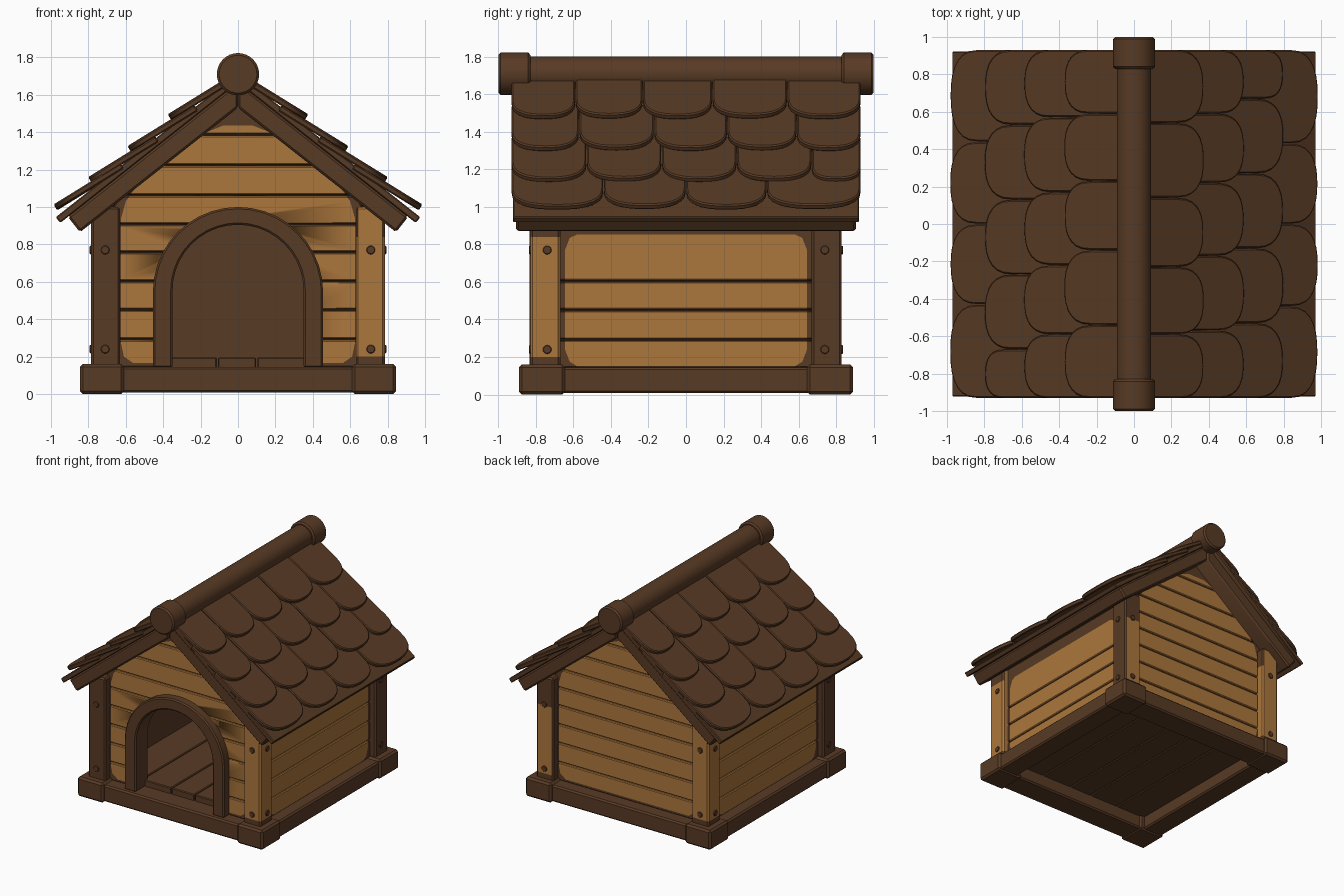
import bpy, bmesh, math
from mathutils import Matrix, Vector

if "Cube" in bpy.data.objects:
    bpy.data.objects.remove(bpy.data.objects["Cube"])


def material(name, rgb):
    m = bpy.data.materials.new(name)
    m.diffuse_color = (*rgb, 1)
    m.use_nodes = True
    m.node_tree.nodes["Principled BSDF"].inputs["Base Color"].default_value = m.diffuse_color
    return m


MATS = [material("dark_brown_wood", (0.098, 0.043, 0.018)),
        material("tan_wood", (0.415, 0.184, 0.046)),
        material("groove_brown", (0.03, 0.014, 0.007))]
BROWN, TAN, GROOVE = 0, 1, 2


def frame(u, v, d, o=(0, 0, 0)):
    """Matrix that maps local (u, v, depth) to world axes."""
    return Matrix([(u[i], v[i], d[i], o[i]) for i in range(3)] + [(0, 0, 0, 1)])


def facing_y(s):
    return frame((1, 0, 0), (0, 0, 1), (0, s, 0))


def facing_x(s):
    return frame((0, 1, 0), (0, 0, 1), (s, 0, 0))


def prism(bm, pts, d0, d1, M):
    a = [bm.verts.new(M @ Vector((u, v, d0))) for u, v in pts]
    b = [bm.verts.new(M @ Vector((u, v, d1))) for u, v in pts]
    bm.faces.new(a)
    bm.faces.new(b[::-1])
    for i in range(len(a)):
        j = (i + 1) % len(a)
        bm.faces.new((a[i], b[i], b[j], a[j]))


def box(bm, x0, x1, y0, y1, z0, z1):
    prism(bm, [(x0, z0), (x1, z0), (x1, z1), (x0, z1)], y0, y1, facing_y(1))


def circle(cx, cy, r, n):
    return [(cx + r * math.cos(2 * math.pi * i / n), cy + r * math.sin(2 * math.pi * i / n))
            for i in range(n)]


def soften(bm, width):
    bmesh.ops.recalc_face_normals(bm, faces=bm.faces[:])
    if width:
        sharp = [e for e in bm.edges if e.calc_face_angle(0) > 0.6]
        bmesh.ops.bevel(bm, geom=sharp, offset=width, segments=1, profile=0.5,
                        affect='EDGES', clamp_overlap=True)
    bm.normal_update()


def finish(bm, name, bevel=0.0):
    soften(bm, bevel)
    me = bpy.data.meshes.new(name)
    bm.to_mesh(me)
    bm.free()
    for m in MATS:
        me.materials.append(m)
    ob = bpy.data.objects.new(name, me)
    bpy.context.collection.objects.link(ob)
    bpy.ops.object.select_all(action='DESELECT')
    ob.select_set(True)
    bpy.context.view_layer.objects.active = ob
    bpy.ops.object.shade_smooth_by_angle(angle=math.radians(35))
    return ob


def paint_inside(bm, poly, M):
    """Cut faces along a convex outline and make everything inside it tan."""
    planes = []
    for i, p in enumerate(poly):
        q = poly[(i + 1) % len(poly)]
        co = M @ Vector((p[0], p[1], 0))
        no = M.to_3x3() @ Vector((q[1] - p[1], p[0] - q[0], 0)).normalized()
        planes.append((co, no))
        bmesh.ops.bisect_plane(bm, geom=bm.verts[:] + bm.edges[:] + bm.faces[:],
                               plane_co=co, plane_no=no, dist=1e-5)
    for f in bm.faces:
        c = f.calc_center_median()
        if all((c - co).dot(no) < 0 for co, no in planes):
            f.material_index = TAN


def arch(w, top, n=20):
    """Round-headed outline from the floor up and over."""
    return ([(w, 0.14)] + [(w * math.cos(math.pi * i / n), top - w + w * math.sin(math.pi * i / n))
            for i in range(n + 1)] + [(-w, 0.14)])


# Base: corner blocks and beams
bm = bmesh.new()
for sx in (-1, 1):
    for sy in (-1, 1):
        box(bm, sx * 0.61, sx * 0.845, sy * 0.645, sy * 0.89, 0, 0.16)
finish(bm, "base_corner_blocks", 0.015)
bm = bmesh.new()
for s in (-1, 1):
    box(bm, -0.63, 0.63, s * 0.66, s * 0.87, 0.008, 0.145)
    box(bm, s * 0.65, s * 0.83, -0.66, 0.66, 0.008, 0.145)
finish(bm, "base_beams", 0.012)

# Floor planks
bm = bmesh.new()
xs = [-0.68, -0.38, -0.11, 0.1, 0.38, 0.68]
for a, b in zip(xs, xs[1:]):
    box(bm, a + 0.003, b - 0.003, -0.71, 0.7, 0.115, 0.195)
finish(bm, "floor_planks", 0.006)

# Corner posts with worn tan faces, and pegs
for sx, sy, name in ((-1, -1, "front_left"), (1, -1, "front_right"),
                     (1, 1, "back_right"), (-1, 1, "back_left")):
    bm = bmesh.new()
    box(bm, sx * 0.63, sx * 0.785, sy * 0.67, sy * 0.83, 0.14, 1.0)
    soften(bm, 0.012)
    for z in (0.2, 0.76, 0.84):
        bmesh.ops.bisect_plane(bm, geom=bm.verts[:] + bm.edges[:] + bm.faces[:],
                               plane_co=(0, 0, z), plane_no=(0, 0, 1))
    for f in bm.faces:
        z, side = f.calc_center_median().z, abs(f.normal.x) > 0.5
        if name in ("front_right", "back_left"):
            tan = 0.2 < z < 0.84 or (z > 0.2 and not side)
        else:
            tan = name == "back_right" and f.normal.y > 0.9 and 0.2 < z < 0.76
        f.material_index = TAN if tan else BROWN
    finish(bm, name + "_post")
    bm = bmesh.new()
    for z in (0.24, 0.77):
        prism(bm, circle(sx * 0.71, z, 0.024, 10), 0.82, 0.838, facing_y(sy))
        prism(bm, circle(sy * 0.74, z, 0.024, 10), 0.775, 0.793, facing_x(sx))
    finish(bm, name + "_pegs", 0.004)


# Walls: grooved backing plus planks
def wall(name, M, outline, planks, tan, d):
    out = M.to_3x3() @ Vector((0, 0, 1))
    bm = bmesh.new()
    prism(bm, outline, d - 0.075, d - 0.025, M)
    soften(bm, 0)
    for f in bm.faces:
        f.material_index = GROOVE if f.normal.dot(out) > 0.9 else BROWN
    obs = [finish(bm, name + "_backing")]
    bm = bmesh.new()
    for p in planks:
        prism(bm, p, d - 0.03, d, M)
    soften(bm, 0.006)
    paint_inside(bm, tan, M)
    return obs + [finish(bm, name + "_planks")]


def half_width(z):
    return max(0.004, min(0.71, (1.56 - z) / 0.79))


levels = [0.14, 0.292, 0.45, 0.603, 0.758, 0.907, 1.062, 1.222, 1.385, 1.55]
gable_planks = []
for a, b in zip(levels, levels[1:]):
    a, b = a + 0.004, b - 0.004
    wa, wb = half_width(a), half_width(b)
    gable_planks.append([(-wa, a), (wa, a), (wb, b), (-wb, b)])
gable = [(-0.71, 0.14), (0.71, 0.14), (0.71, 0.99), (0, 1.55), (-0.71, 0.99)]
half = [(0.56, 0.165), (0.61, 0.2), (0.625, 0.27), (0.625, 0.94), (0.6, 1.03), (0.54, 1.115),
        (0.40, 1.245), (0.22, 1.38), (0.08, 1.435)]
gable_tan = half + [(-x, z) for x, z in reversed(half)]
front = wall("front_wall", facing_y(-1), gable, gable_planks, gable_tan, 0.765)
wall("back_wall", facing_y(1), gable, gable_planks, gable_tan, 0.765)

side_levels = [0.14, 0.292, 0.45, 0.605, 0.96]
side_planks = [[(-0.69, a + 0.004), (0.69, a + 0.004), (0.69, b - 0.004), (-0.69, b - 0.004)]
               for a, b in zip(side_levels, side_levels[1:])]
side_outline = [(-0.69, 0.14), (0.69, 0.14), (0.69, 0.97), (-0.69, 0.97)]
half = [(0.58, 0.15), (0.62, 0.175), (0.645, 0.24), (0.645, 0.77), (0.62, 0.835), (0.58, 0.853)]
side_tan = half + [(-y, z) for y, z in reversed(half)]
for s, n in ((-1, "left"), (1, "right")):
    wall(n + "_wall", facing_x(s), side_outline, side_planks, side_tan, 0.735)

# Doorway opening and arched frame
bm = bmesh.new()
prism(bm, arch(0.4, 0.95), 0.6, 0.9, facing_y(-1))
cutter = finish(bm, "doorway_cutter")
cutter.hide_render = True
for ob in front:
    bpy.context.view_layer.objects.active = ob
    mod = ob.modifiers.new("doorway", 'BOOLEAN')
    mod.operation, mod.object, mod.solver = 'DIFFERENCE', cutter, 'EXACT'
    bpy.ops.object.modifier_apply(modifier=mod.name)
bpy.data.objects.remove(cutter)
bm = bmesh.new()
prism(bm, arch(0.455, 1.0) + arch(0.35, 0.905)[::-1], 0.67, 0.835, facing_y(-1))
finish(bm, "door_frame", 0.01)

# Roof: thick rafters with a thin sheet above, one of each per slope
for s, n in ((-1, "left"), (1, "right")):
    bm = bmesh.new()
    prism(bm, [(0, 1.53), (s * 0.845, 0.865), (s * 0.91, 0.948), (0, 1.667)],
          -0.905, 0.905, facing_y(1))
    finish(bm, n + "_roof_rafter", 0.012)
    bm = bmesh.new()
    prism(bm, [(0, 1.665), (s * 0.95, 0.915), (s * 0.975, 0.945), (0, 1.715)],
          -0.922, 0.922, facing_y(1))
    finish(bm, n + "_roof_sheet", 0.006)

# Scalloped shingles: four tilted rows per slope, (tip x, seams along y)
ROWS = [(0.985, (-0.44, 0, 0.43)), (0.80, (-0.53, -0.13, 0.27, 0.67)),
        (0.59, (-0.57, -0.17, 0.22, 0.59)), (0.375, (-0.59, -0.23, 0.14, 0.54))]
ang = math.atan(0.79) - 0.115
for s, n in ((-1, "left"), (1, "right")):
    bm = bmesh.new()
    down = Vector((s * math.cos(ang), 0, -math.sin(ang)))
    up = Vector((s * math.sin(ang), 0, math.cos(ang)))
    for tip, seams in ROWS:
        M = frame((0, s, 0), down, up, Vector((s * tip, 0, 1.79 - 0.79 * tip)) - up * 0.035)
        ys = [-0.932, *seams, 0.932]
        for k, (a, b) in enumerate(zip(ys, ys[1:])):
            c, h = (a + b) / 2, (b - a) / 2 - 0.002
            r = min(0.17, 0.9 * h)
            pts = [(c + h, -0.42), (c - h, -0.42)]
            for i in range(15):
                t = -math.cos(math.pi * i / 14)
                pts.append((c + h * t, -r * (1 - max(0, 1 - abs(t) ** 2.5) ** 0.4)))
            lift = 0.004 * (k % 2)
            prism(bm, pts, lift, 0.033 + lift, M)
    finish(bm, n + "_roof_shingles", 0.007)

# Ridge log and its end caps
bm = bmesh.new()
prism(bm, circle(0, 1.71, 0.092, 32), -0.9, 0.9, facing_y(1))
finish(bm, "ridge_log")
bm = bmesh.new()
for s in (-1, 1):
    prism(bm, circle(0, 1.71, 0.113, 32), 0.83, 1.0, facing_y(s))
finish(bm, "ridge_end_caps", 0.012)
